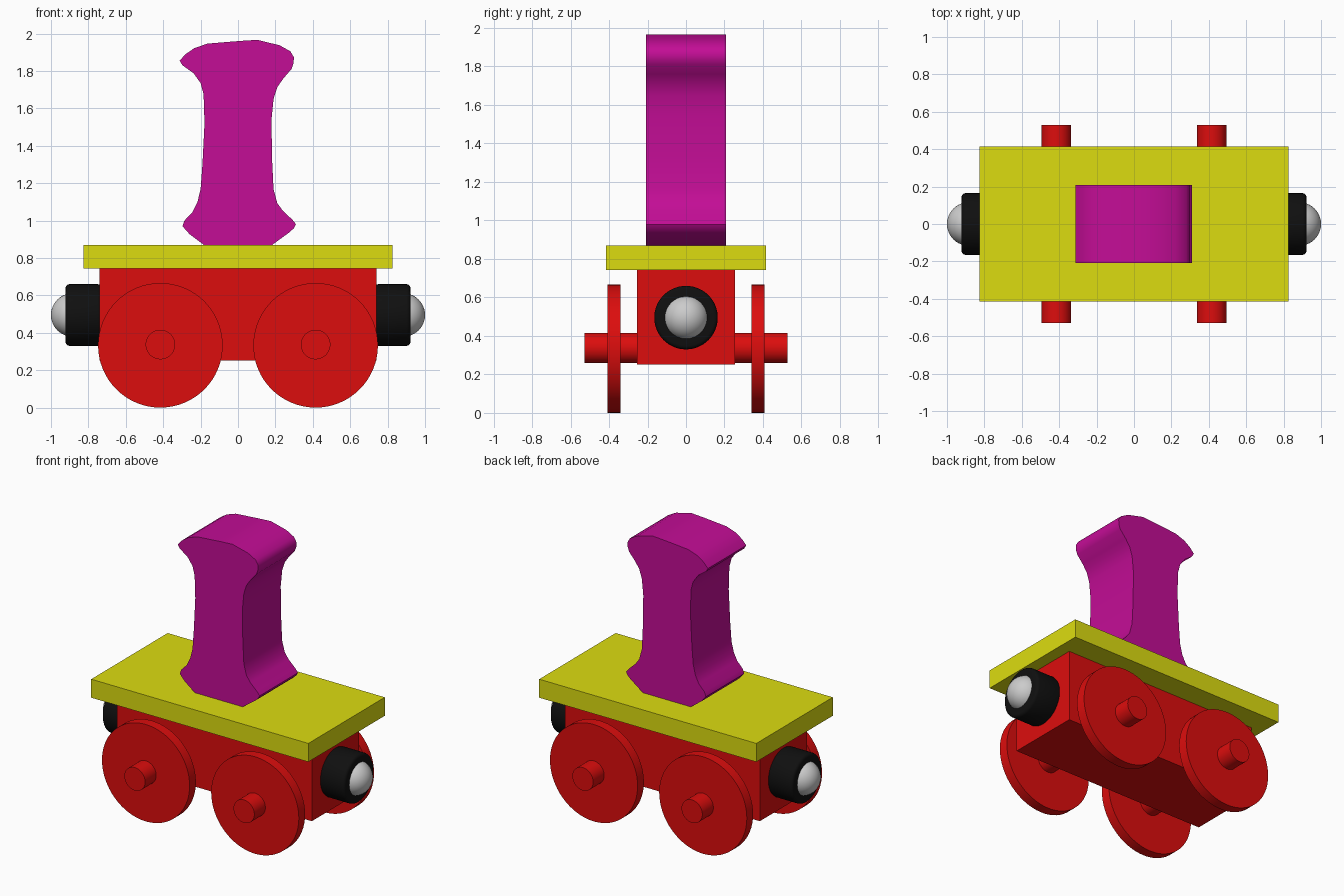
import bpy, bmesh, math
from mathutils import Matrix

if "Cube" in bpy.data.objects:
    bpy.data.objects.remove(bpy.data.objects["Cube"])


def material(name, rgb):
    m = bpy.data.materials.new(name)
    m.diffuse_color = (*rgb, 1)
    m.use_nodes = True
    m.node_tree.nodes["Principled BSDF"].inputs["Base Color"].default_value = m.diffuse_color
    return m


RED = material("red paint", (0.72, 0.004, 0.004))
YELLOW = material("yellow paint", (0.72, 0.72, 0.005))
MAGENTA = material("magenta paint", (0.55, 0.004, 0.305))
BLACK = material("black", (0.005, 0.005, 0.005))
SILVER = material("silver", (0.6, 0.6, 0.6))


def finish(name, bm, mat, smooth=None):
    bmesh.ops.recalc_face_normals(bm, faces=bm.faces)
    me = bpy.data.meshes.new(name)
    bm.to_mesh(me)
    bm.free()
    me.materials.append(mat)
    ob = bpy.data.objects.new(name, me)
    bpy.context.collection.objects.link(ob)
    if smooth:
        bpy.ops.object.select_all(action='DESELECT')
        ob.select_set(True)
        bpy.context.view_layer.objects.active = ob
        bpy.ops.object.shade_smooth_by_angle(angle=math.radians(smooth))
    return ob


def box(name, size, z, mat):
    bm = bmesh.new()
    bmesh.ops.create_cube(bm, size=1, matrix=Matrix.Translation((0, 0, z)) @ Matrix.Diagonal((*size, 1)))
    return finish(name, bm, mat)


def cylinder(name, r, depth, loc, axis, mat, bevel=0):
    bm = bmesh.new()
    bmesh.ops.create_cone(bm, cap_ends=True, segments=64, radius1=r, radius2=r, depth=depth)
    if bevel:
        rims = [e for e in bm.edges if abs(e.verts[0].co.z - e.verts[1].co.z) < 1e-5]
        bmesh.ops.bevel(bm, geom=rims, offset=bevel, segments=3, profile=0.5, affect='EDGES')
    rot = Matrix.Rotation(math.pi / 2, 4, 'Y' if axis == 'X' else 'X')
    bm.transform(Matrix.Translation(loc) @ rot)
    return finish(name, bm, mat, 40)


# Wagon body and deck
box("wagon_body", (1.48, 0.51, 0.493), 0.4985, RED)
box("deck", (1.65, 0.83, 0.127), 0.8065, YELLOW)

# Axles and wheels
for x, end in ((-0.415, "left"), (0.415, "right")):
    cylinder(f"axle_{end}", 0.079, 1.056, (x, 0, 0.337), 'Y', RED)
    for y, side in ((-0.374, "front"), (0.374, "back")):
        cylinder(f"wheel_{end}_{side}", 0.333, 0.068, (x, y, 0.333), 'Y', RED)

# Couplers with silver magnet balls
for s, end in ((-1, "left"), (1, "right")):
    cylinder(f"coupler_{end}", 0.165, 0.192, (s * 0.826, 0, 0.495), 'X', BLACK, 0.02)
    bm = bmesh.new()
    bmesh.ops.create_uvsphere(bm, u_segments=40, v_segments=24, radius=0.116,
                              matrix=Matrix.Translation((s * 0.884, 0, 0.495)))
    finish(f"magnet_{end}", bm, SILVER, 60)

# Flared upright block, extruded from its outline
outline = [
    (.18, .868), (.275, .937), (.30, .96), (.31, .98), (.29, 1.005), (.24, 1.052),
    (.21, 1.093), (.19, 1.168), (.182, 1.33), (.179, 1.54), (.19, 1.65), (.21, 1.713),
    (.243, 1.76), (.286, 1.81), (.297, 1.84), (.299, 1.873), (.28, 1.905), (.222, 1.937),
    (.104, 1.966), (.008, 1.96), (-.163, 1.946), (-.233, 1.922), (-.28, 1.89),
    (-.312, 1.855), (-.297, 1.83), (-.238, 1.788), (-.2, 1.735), (-.184, 1.675),
    (-.179, 1.52), (-.19, 1.3), (-.2, 1.168), (-.217, 1.098), (-.243, 1.045),
    (-.286, 1.0), (-.297, .97), (-.259, .927), (-.18, .868)]
bm = bmesh.new()
face = bm.faces.new([bm.verts.new((x, -0.208, z)) for x, z in outline])
new = bmesh.ops.extrude_face_region(bm, geom=[face])["geom"]
bmesh.ops.translate(bm, vec=(0, 0.416, 0), verts=[v for v in new if isinstance(v, bmesh.types.BMVert)])
finish("upright_block", bm, MAGENTA, 50)
